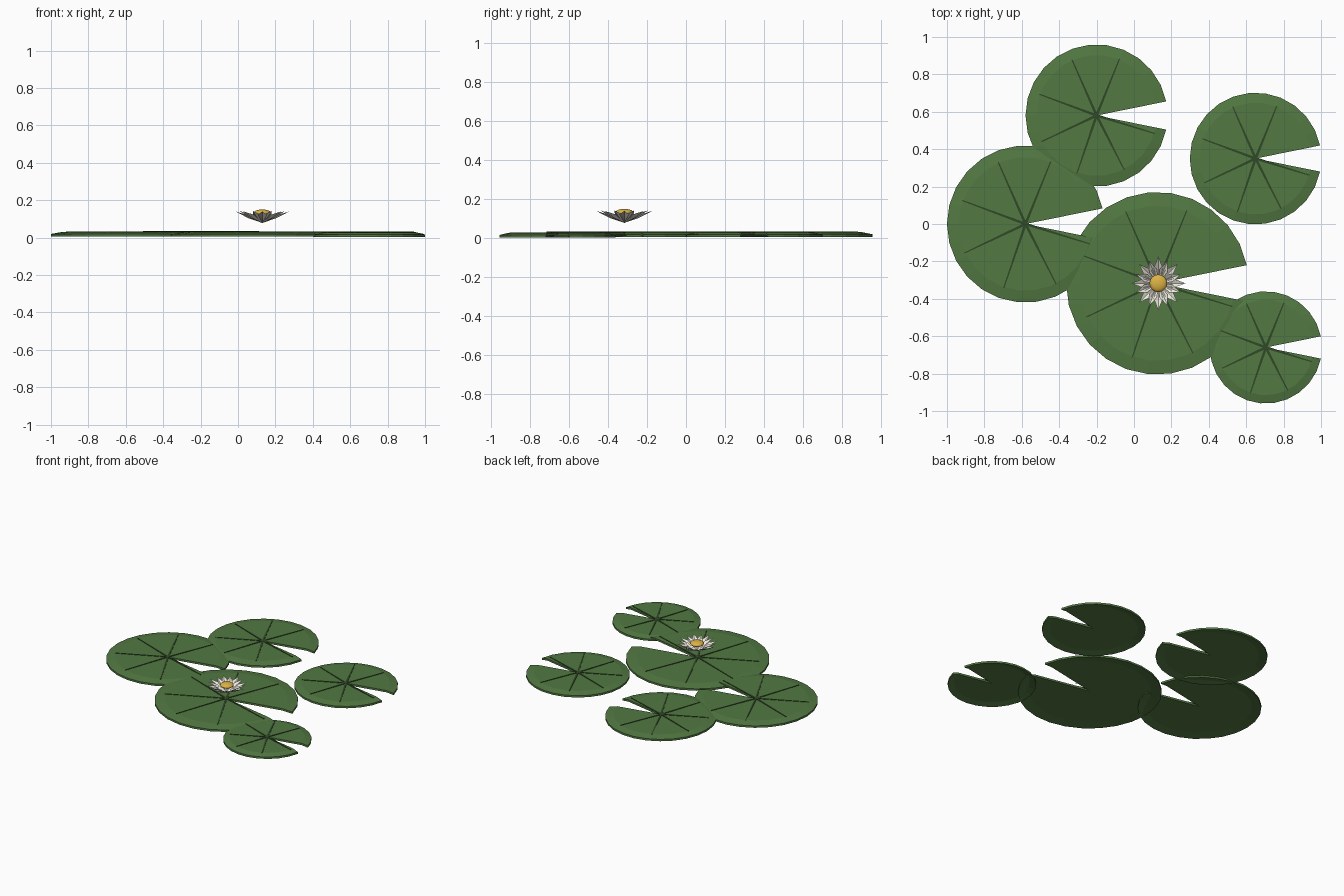
import bpy, bmesh, math
from mathutils import Matrix, Vector

if "Cube" in bpy.data.objects:
    bpy.data.objects.remove(bpy.data.objects["Cube"])

def material(name, rgb):
    m = bpy.data.materials.new(name)
    m.diffuse_color = (*rgb, 1)
    m.use_nodes = True
    m.node_tree.nodes["Principled BSDF"].inputs["Base Color"].default_value = m.diffuse_color
    return m

GREEN = material("leaf_green", (0.085, 0.19, 0.055))
DARK = material("vein_green", (0.03, 0.065, 0.02))
WHITE = material("petal_white", (0.85, 0.82, 0.72))
GOLD = material("centre_gold", (0.72, 0.45, 0.06))

def finish(bm, name, mat, loc):
    bmesh.ops.recalc_face_normals(bm, faces=bm.faces)
    me = bpy.data.meshes.new(name)
    bm.to_mesh(me)
    bm.free()
    ob = bpy.data.objects.new(name, me)
    bpy.context.collection.objects.link(ob)
    me.materials.append(mat)
    ob.location = loc
    return ob

NOTCH = 0.2      # half angle of the leaf notch
SEGS = 24
TOP = 0.03       # height of leaf surface

def pad(name, x, y, r, lift):
    # notched leaf: thin sheet with a slightly drooping rim
    bm = bmesh.new()
    layers = []
    for drop in (0, 0.014):
        centre = bm.verts.new((0, 0, TOP - drop))
        rings = []
        for f, z in ((0.85, TOP), (1.0, TOP - 0.011)):
            rings.append([bm.verts.new((r * f * math.cos(a), r * f * math.sin(a), z - drop))
                          for a in (NOTCH + i * (2 * math.pi - 2 * NOTCH) / SEGS for i in range(SEGS + 1))])
        inner, outer = rings
        for i in range(SEGS):
            bm.faces.new((centre, inner[i], inner[i + 1]))
            bm.faces.new((inner[i], outer[i], outer[i + 1], inner[i + 1]))
        layers.append([centre, inner[0]] + outer + [inner[-1]])
    a, b = layers
    for i in range(len(a)):
        j = (i + 1) % len(a)
        bm.faces.new((a[i], a[j], b[j], b[i]))
    finish(bm, name, GREEN, (x, y, lift))

    # seven tapering raised veins
    bm = bmesh.new()
    for k in range(7):
        ang = math.radians(68 + 45.8 * k)
        hull = []
        for d, w in ((0, 0.007), (0.86 * r, 0.003)):
            for s in (-1, 1):
                for z in (TOP - 0.003, TOP + 0.003):
                    p = Matrix.Rotation(ang, 3, 'Z') @ Vector((d, s * w, z))
                    hull.append(bm.verts.new(p))
        bmesh.ops.convex_hull(bm, input=hull)
    finish(bm, name + "_veins", DARK, (x, y, lift))

pad("back_pad", -0.20, 0.58, 0.38, 0.001)
pad("left_pad", -0.58, 0.0, 0.42, 0.0005)
pad("right_pad", 0.65, 0.35, 0.352, 0.0)
pad("main_pad", 0.125, -0.317, 0.488, 0.0)
pad("front_pad", 0.705, -0.66, 0.30, -0.003)

def petals(name, count, length, rise, width, offset):
    # ring of pointed petals, each folded along its middle
    bm = bmesh.new()
    for i in range(count):
        rot = Matrix.Rotation((i + offset) * 2 * math.pi / count, 3, 'Z')
        pts = [(0, 0, 0), (length * 0.55, -width, rise * 0.55 + 0.008),
               (length, 0, rise), (length * 0.55, width, rise * 0.55 + 0.008),
               (length * 0.55, 0, rise * 0.5), (length * 0.5, 0, rise * 0.5 - 0.006)]
        v = [bm.verts.new(rot @ Vector(p)) for p in pts]
        for m in (4, 5):
            for q in range(4):
                bm.faces.new((v[q], v[(q + 1) % 4], v[m]))
    return finish(bm, name, WHITE, (0.13, -0.317, 0.078))

petals("outer_petals", 8, 0.145, 0.062, 0.025, 0)
petals("inner_petals", 8, 0.132, 0.064, 0.022, 0.5)

# flattened golden flower centre
bm = bmesh.new()
bmesh.ops.create_uvsphere(bm, u_segments=16, v_segments=8, radius=1,
                          matrix=Matrix.Diagonal((0.047, 0.047, 0.018, 1)))
centre = finish(bm, "flower_centre", GOLD, (0.13, -0.317, 0.132))
for p in centre.data.polygons:
    p.use_smooth = True
